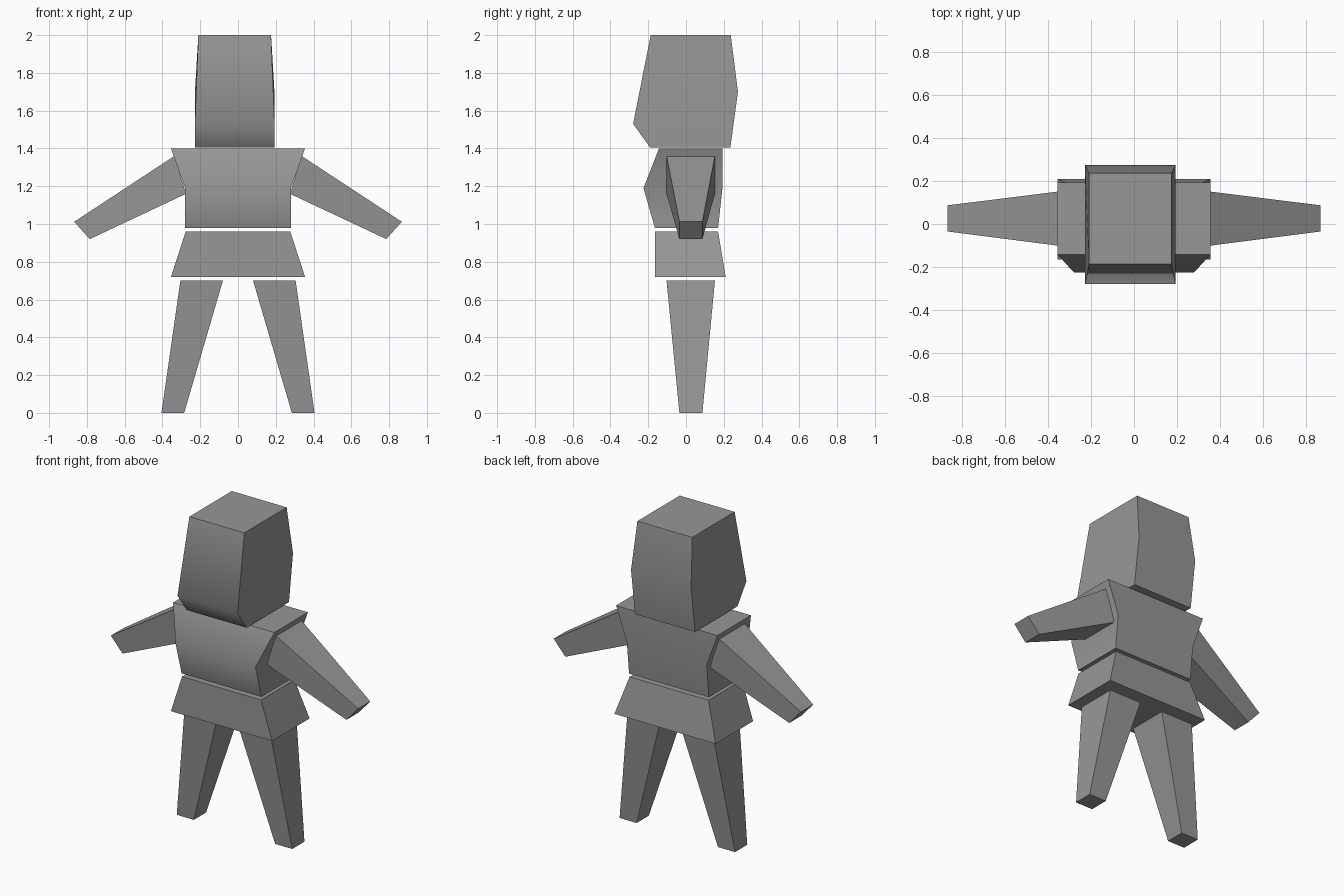
import bpy, bmesh, math

if "Cube" in bpy.data.objects:
    bpy.data.objects.remove(bpy.data.objects["Cube"])

grey = bpy.data.materials.new("plain_grey")
grey.diffuse_color = (0.31, 0.31, 0.31, 1)
grey.use_nodes = True
grey.node_tree.nodes["Principled BSDF"].inputs["Base Color"].default_value = grey.diffuse_color


def loft(name, rings, smooth=0):
    """Join four-cornered rings into a capped solid."""
    bm = bmesh.new()
    loops = [[bm.verts.new(p) for p in ring] for ring in rings]
    for a, b in zip(loops, loops[1:]):
        for i in range(4):
            j = (i + 1) % 4
            bm.faces.new((a[i], a[j], b[j], b[i]))
    bm.faces.new(loops[0])
    bm.faces.new(loops[-1])
    bmesh.ops.recalc_face_normals(bm, faces=bm.faces)
    mesh = bpy.data.meshes.new(name)
    bm.to_mesh(mesh)
    bm.free()
    mesh.materials.append(grey)
    obj = bpy.data.objects.new(name, mesh)
    bpy.context.collection.objects.link(obj)
    if smooth:
        bpy.ops.object.select_all(action='DESELECT')
        obj.select_set(True)
        bpy.context.view_layer.objects.active = obj
        bpy.ops.object.shade_smooth_by_angle(angle=math.radians(smooth))
    return obj


def ring(x0, x1, front, back):
    """Ring from an x range and the (y, z) of its front and back edges."""
    return [(x0, *front), (x1, *front), (x1, *back), (x0, *back)]


# Head, slightly off centre, with bulging front and back
loft("head", [
    ring(-0.228, 0.193, (-0.19, 1.405), (0.235, 1.405)),
    ring(-0.228, 0.193, (-0.28, 1.53), (0.275, 1.70)),
    ring(-0.21, 0.175, (-0.187, 2.0), (0.237, 2.0))], 50)

# Torso with flared shoulders
loft("torso", [
    ring(-0.28, 0.28, (-0.165, 0.98), (0.17, 0.98)),
    ring(-0.28, 0.28, (-0.225, 1.19), (0.193, 1.19)),
    ring(-0.355, 0.355, (-0.143, 1.40), (0.193, 1.40))], 50)

# Hips
loft("hips", [
    ring(-0.355, 0.355, (-0.165, 0.72), (0.21, 0.72)),
    ring(-0.277, 0.277, (-0.165, 0.96), (0.17, 0.96))])

# Tapered limbs on both sides
for side, s in (("left", 1), ("right", -1)):
    def limb(name, root, tip):
        """Each end is two (x, z) points, swept across a y range."""
        def end(pts, y0, y1):
            (xa, za), (xb, zb) = pts
            return [(s * xa, y0, za), (s * xb, y0, zb),
                    (s * xb, y1, zb), (s * xa, y1, za)]
        loft(f"{side}_{name}", [end(root, -0.103, 0.153), end(tip, -0.035, 0.087)])

    limb("arm", ((0.337, 1.36), (0.275, 1.16)), ((0.867, 1.012), (0.785, 0.92)))
    limb("leg", ((0.08, 0.70), (0.305, 0.70)), ((0.285, 0.0), (0.405, 0.0)))
